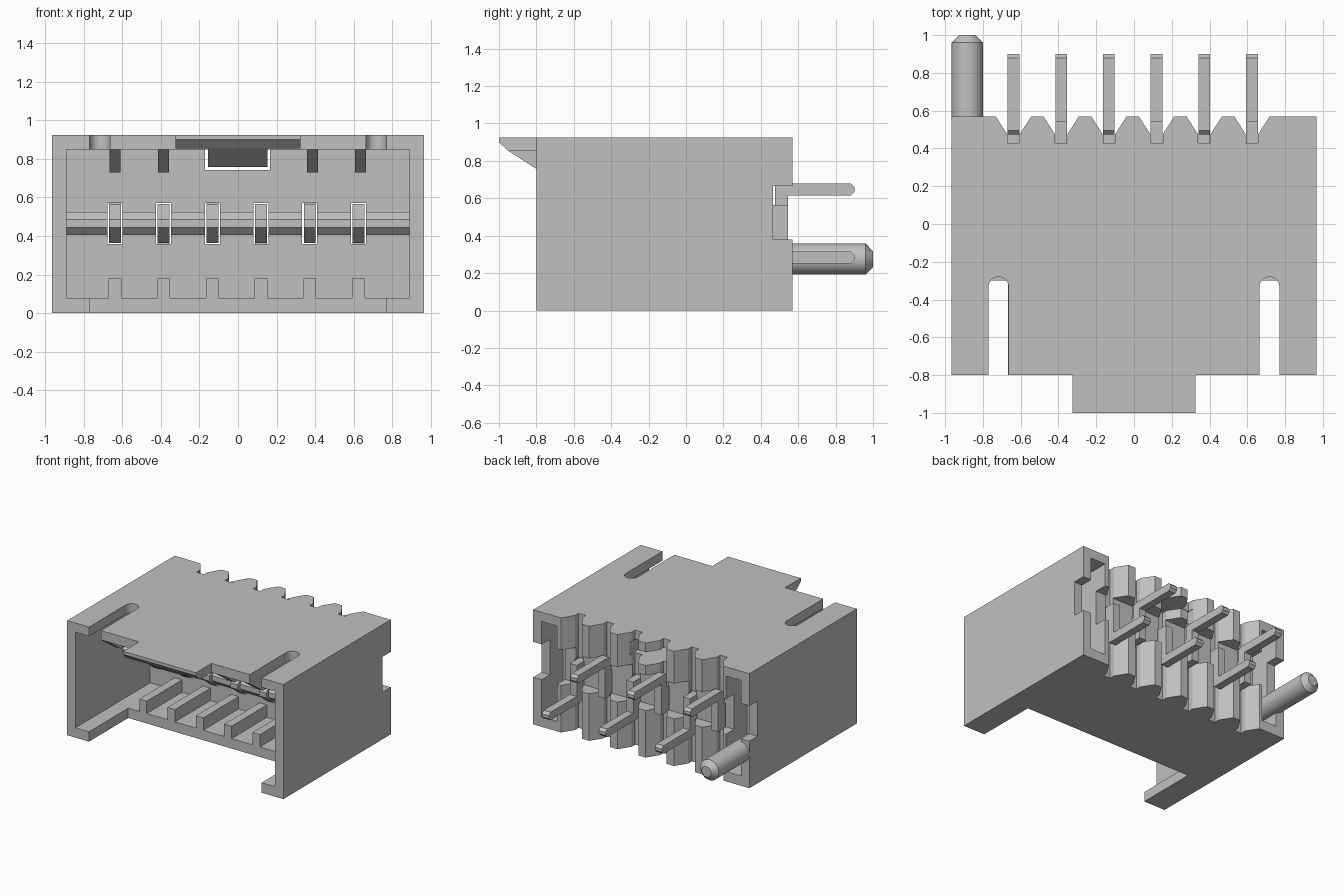
import bpy, bmesh, math
from mathutils import Vector

if "Cube" in bpy.data.objects:
    bpy.data.objects.remove(bpy.data.objects["Cube"], do_unlink=True)

grey = bpy.data.materials.new("light grey")
grey.use_nodes = True
grey.diffuse_color = (0.53, 0.53, 0.53, 1)
grey.node_tree.nodes["Principled BSDF"].inputs["Base Color"].default_value = grey.diffuse_color


def prism(name, pts, axis, lo, hi):
    """Extrude a 2D outline along an axis; x takes (y, z), z takes (x, y)."""
    def place(p, t):
        return Vector((t, *p)) if axis == "x" else Vector((*p, t))
    bm = bmesh.new()
    face = bm.faces.new([bm.verts.new(place(p, lo)) for p in pts])
    side = bmesh.ops.extrude_face_region(bm, geom=[face])["geom"]
    bmesh.ops.translate(bm, vec=place((0, 0), hi - lo),
                        verts=[v for v in side if isinstance(v, bmesh.types.BMVert)])
    bmesh.ops.recalc_face_normals(bm, faces=bm.faces)
    mesh = bpy.data.meshes.new(name)
    bm.to_mesh(mesh)
    bm.free()
    mesh.materials.append(grey)
    obj = bpy.data.objects.new(name, mesh)
    bpy.context.scene.collection.objects.link(obj)
    return obj


def box(name, x, y, z):
    return prism(name, [(x[0], y[0]), (x[1], y[0]), (x[1], y[1]), (x[0], y[1])], "z", *z)


def cut(target, cutters):
    """Subtract the cutters, bake the result and discard them."""
    for c in cutters:
        c.hide_render = True
        mod = target.modifiers.new("cut", "BOOLEAN")
        mod.operation, mod.solver, mod.object = "DIFFERENCE", "EXACT", c
    bpy.context.view_layer.update()
    graph = bpy.context.evaluated_depsgraph_get()
    mesh = bpy.data.meshes.new_from_object(target.evaluated_get(graph))
    target.modifiers.clear()
    target.data = mesh
    for c in cutters:
        bpy.data.objects.remove(c, do_unlink=True)


W, H, FRONT, BACK, WALL = 0.965, 0.925, -0.8, 0.57, 0.15
pin_x = [-0.638 + 0.2525 * i for i in range(6)]

# Housing outline with a toothed back edge
outline = [(-W, FRONT), (W, FRONT), (W, BACK)]
for x in reversed(pin_x):
    outline += [(x + 0.094, BACK), (x + 0.033, 0.475), (x + 0.033, 0.43),
                (x - 0.033, 0.43), (x - 0.033, 0.475), (x - 0.094, BACK)]
outline.append((-W, BACK))
housing = prism("housing", outline, "z", 0, H)

# Mating cavity, floor opening, back channel and latch core hole
cutters = [
    box("cavity", (-0.89, 0.89), (-1, WALL), (0.08, 0.85)),
    box("floor_opening", (-0.77, 0.77), (-1, -0.3), (-0.1, 0.2)),
    box("back_channel", (-1.1, 1.1), (0.465, 0.7), (0.38, 0.665)),
    box("core_hole", (-0.17, 0.165), (0, 0.7), (0.743, 0.85)),
]
for s in (-1, 1):
    # Round-ended slots in the top and end pockets in the back
    cx = s * 0.717
    arc = [(cx + 0.053 * math.cos(a * math.pi / 12), -0.333 + 0.053 * math.sin(a * math.pi / 12))
           for a in range(13)]
    cutters.append(prism("slot", [(cx - 0.053, -1), (cx + 0.053, -1)] + arc, "z", 0.8, 1))
    cutters.append(box("pocket", sorted((s * 0.755, s * 0.89)), (0.3, 0.7), (0.08, 0.85)))


def contact_slots():
    return [box("contact_slot", (x - 0.039, x + 0.039), (-0.5, 0.7), (0.358, 0.572)) for x in pin_x]


cut(housing, cutters + contact_slots())

# Chamfered tongue across the cavity
tongue = prism("tongue", [(-0.2, 0.445), (-0.2, 0.485), (-0.16, 0.525), (WALL + 0.02, 0.525),
                          (WALL + 0.02, 0.405), (-0.16, 0.405)], "x", -0.89, 0.89)
cut(tongue, contact_slots())

# Latch lip with a narrower ramp beneath it
prism("latch_lip", [(-1, H), (-1, 0.9), (-0.95, 0.853), (FRONT, 0.853), (FRONT, H)],
      "x", -0.325, 0.325)
prism("latch_ramp", [(-0.95, 0.854), (FRONT, 0.757), (FRONT, 0.854)], "x", -0.155, 0.152)

# Floor ribs, and tapered ribs under the top
for x in pin_x:
    box("floor_rib", (x - 0.033, x + 0.033), (-0.3, WALL + 0.01), (0.07, 0.18))
for x in (-0.638, -0.387, 0.387, 0.636):
    prism("top_rib", [(-0.8, 0.851), (-0.63, 0.73), (WALL + 0.01, 0.73), (WALL + 0.01, 0.851)],
          "x", x - 0.029, x + 0.029)

# Bent contacts, tails alternating between upper and lower rows
profile = [(-0.22, 0.485), (-0.22, 0.445), (-0.12, 0.365), (0.475, 0.365), (0.475, 0.27),
           (0.495, 0.25), (0.88, 0.25), (0.9, 0.27), (0.9, 0.295), (0.88, 0.315),
           (0.545, 0.315), (0.545, 0.565), (-0.12, 0.565)]
for i, x in enumerate(pin_x):
    pts = profile if i % 2 else [(y, 0.93 - z) for y, z in profile]
    prism("contact", pts, "x", x - 0.031, x + 0.031)

# Locating peg with a chamfered tip
bpy.ops.mesh.primitive_cylinder_add(vertices=40, radius=0.083, depth=0.6,
                                    location=(-0.882, 0.7, 0.275), rotation=(-math.pi / 2, 0, 0))
peg = bpy.context.object
peg.name = "locating_peg"
peg.data.materials.append(grey)
bm = bmesh.new()
bm.from_mesh(peg.data)
tip = [e for e in bm.edges if all(v.co.z > 0.29 for v in e.verts)]
bmesh.ops.bevel(bm, geom=tip, offset=0.04, segments=1, affect="EDGES")
bm.to_mesh(peg.data)
bm.free()
bpy.ops.object.shade_smooth_by_angle(angle=math.radians(30))
